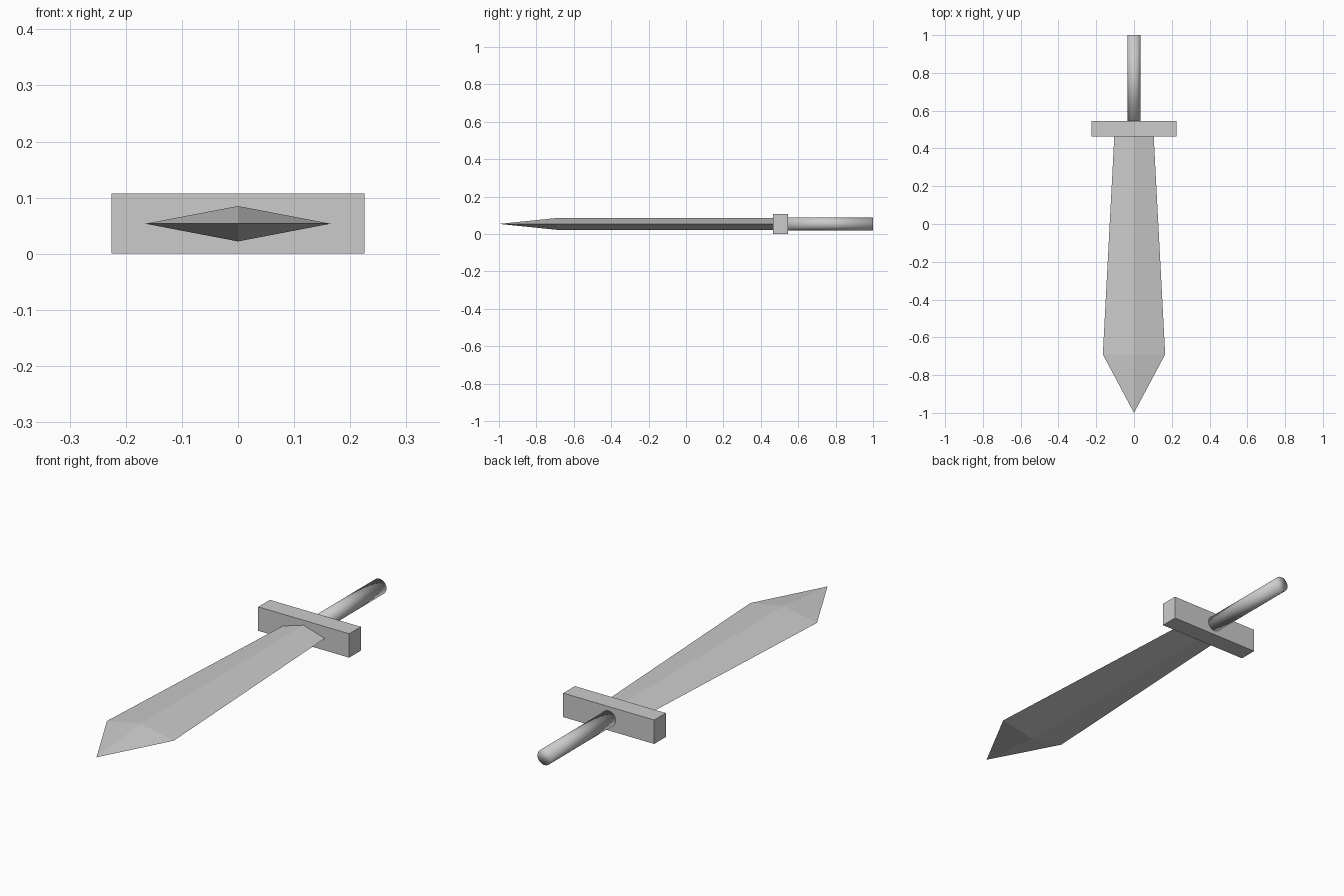
import bpy, bmesh, math

if "Cube" in bpy.data.objects:
    bpy.data.objects.remove(bpy.data.objects["Cube"])

MID_Z = 0.0535


def make_object(name, bm):
    bmesh.ops.recalc_face_normals(bm, faces=bm.faces)
    mesh = bpy.data.meshes.new(name)
    bm.to_mesh(mesh)
    bm.free()
    obj = bpy.data.objects.new(name, mesh)
    bpy.context.collection.objects.link(obj)
    return obj


# Blade: diamond sections widening toward the front, closed by a point
bm = bmesh.new()
half_thickness = 0.0315
rings = []
for y, half_width in ((0.47, 0.104), (-0.69, 0.165)):
    section = ((half_width, 0), (0, half_thickness), (-half_width, 0), (0, -half_thickness))
    rings.append([bm.verts.new((x, y, MID_Z + z)) for x, z in section])
base, shoulder = rings
tip = bm.verts.new((0, -1, MID_Z))
bm.faces.new(base)
for i in range(4):
    j = (i + 1) % 4
    bm.faces.new((base[i], base[j], shoulder[j], shoulder[i]))
    bm.faces.new((shoulder[i], shoulder[j], tip))
make_object("blade", bm)

# Crossguard: plain block
bpy.ops.mesh.primitive_cube_add(size=1, location=(0, 0.505, MID_Z))
guard = bpy.context.object
guard.name = "crossguard"
guard.scale = (0.45, 0.082, 2 * MID_Z)

# Grip: smooth round rod running out of the guard
bpy.ops.mesh.primitive_cylinder_add(vertices=32, radius=0.0345, depth=0.46,
                                    location=(0, 0.77, MID_Z),
                                    rotation=(math.pi / 2, 0, 0))
grip = bpy.context.object
grip.name = "grip"
bpy.ops.object.shade_smooth()
